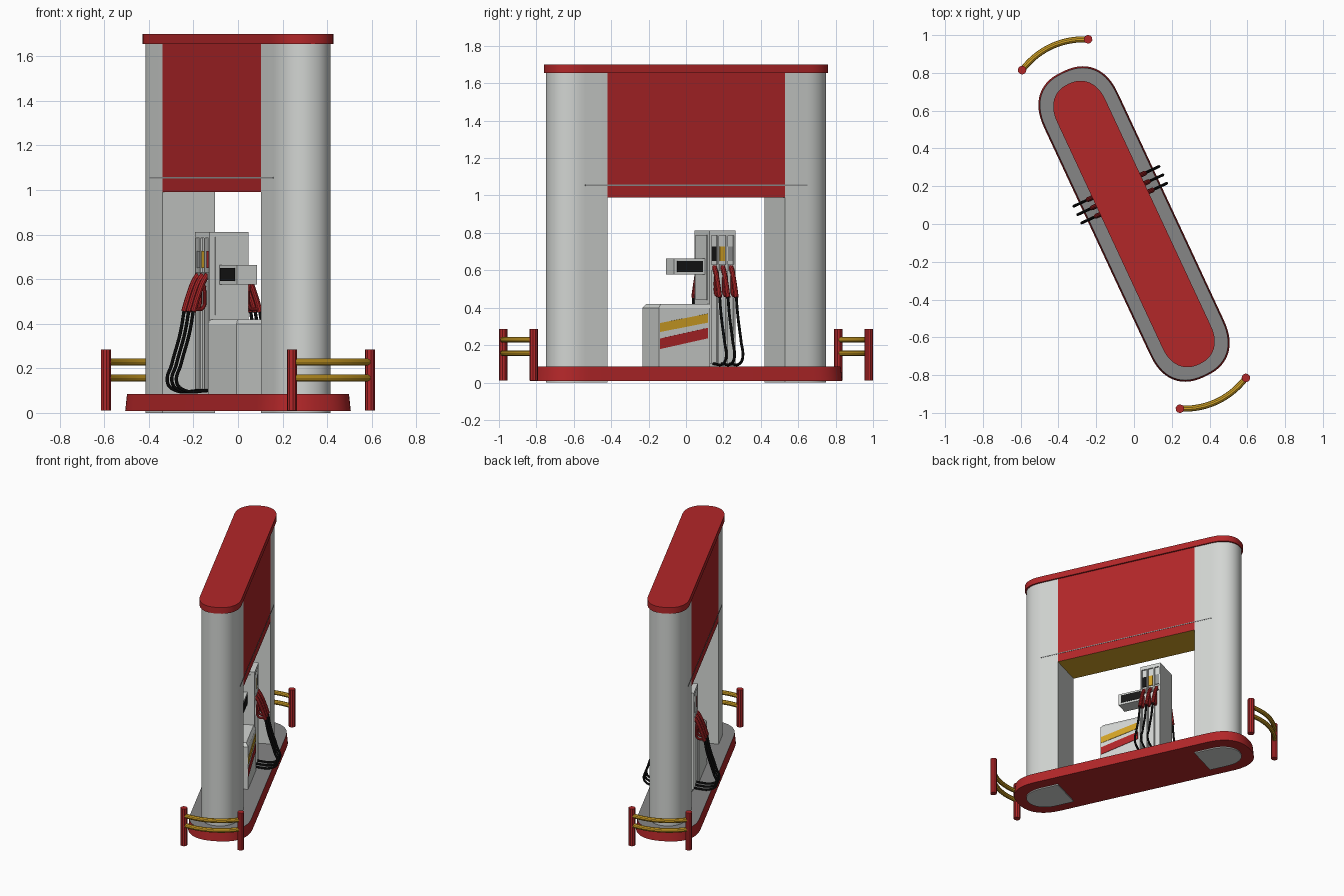
import bpy, bmesh
from math import sin, cos, pi, radians

cube = bpy.data.objects.get("Cube")
if cube:
    bpy.data.objects.remove(cube)

TURN = radians(25)   # the island stands diagonally; parts are built along local y
made = []


def material(name, rgb):
    m = bpy.data.materials.new(name)
    m.use_nodes = True
    color = (*rgb, 1)
    m.diffuse_color = color
    m.node_tree.nodes["Principled BSDF"].inputs["Base Color"].default_value = color
    return m


RED = material("signal red", (.45, .02, .022))
WHITE = material("light grey", (.65, .67, .65))
GREY = material("concrete grey", (.24, .24, .24))
YELLOW = material("warm yellow", (.66, .37, .02))
BLACK = material("rubber black", (.008, .008, .008))
STEEL = material("mid grey", (.3, .31, .31))


def add(name, data, *mats):
    ob = bpy.data.objects.new(name, data)
    bpy.context.collection.objects.link(ob)
    ob.rotation_euler.z = TURN
    for m in mats:
        data.materials.append(m)
    made.append(ob)
    return ob


def loft(name, low, high, *mats):
    """Closed solid between two matching loops of points."""
    bm = bmesh.new()
    a = [bm.verts.new(p) for p in low]
    b = [bm.verts.new(p) for p in high]
    n = len(a)
    bm.faces.new(a[::-1])
    bm.faces.new(b)
    for i in range(n):
        bm.faces.new((a[i], a[(i + 1) % n], b[(i + 1) % n], b[i]))
    bmesh.ops.recalc_face_normals(bm, faces=bm.faces)
    me = bpy.data.meshes.new(name)
    bm.to_mesh(me)
    bm.free()
    return add(name, me, *mats)


def box(name, x, y, z, *mats):
    rect = [(x[0], y[0]), (x[1], y[0]), (x[1], y[1]), (x[0], y[1])]
    return loft(name, [(*p, z[0]) for p in rect], [(*p, z[1]) for p in rect], *mats)


def tube(name, points, radius, mat, smooth=True):
    cu = bpy.data.curves.new(name, 'CURVE')
    cu.dimensions = '3D'
    cu.bevel_depth, cu.bevel_resolution, cu.resolution_u = radius, 3, 8
    cu.use_fill_caps = True
    sp = cu.splines.new('BEZIER')
    sp.bezier_points.add(len(points) - 1)
    for bp, p in zip(sp.bezier_points, points):
        bp.co = p
        bp.handle_left_type = bp.handle_right_type = 'AUTO' if smooth else 'VECTOR'
    return add(name, cu, mat)


def round_end(half, reach, power, start=.655, n=28):
    """Rounded end of the plan outline, from +x round to -x."""
    pts = []
    for i in range(n + 1):
        t = pi * i / n
        c, s = cos(t), max(sin(t), 0)
        sign = 1 if c > 0 else -1
        pts.append((sign * half * abs(c) ** (2 / power), start + reach * s ** (2 / power)))
    return pts


def plan(half, reach, power):
    end = round_end(half, reach, power)
    return end + [(-x, -y) for x, y in end]


def at(z, pts):
    return [(x, y, z) for x, y in pts]


# Kerbed base with a concrete top
base = loft("island_base", at(.008, plan(.216, .236, 2.4)), at(.085, plan(.208, .228, 2.4)), RED, GREY)
for f in base.data.polygons:
    f.material_index = int(f.normal.z > .9)

# Roof slab
loft("roof_slab", at(1.655, plan(.141, .164, 2.3)), at(1.7, plan(.141, .164, 2.3)), RED)

# Rounded pillars and end guard rails
for s, end in ((-1, "front"), (1, "back")):
    outline = [(.13, .524)] + round_end(.13, .158, 2.15) + [(-.13, .524)]
    outline = [(s * x, s * y) for x, y in outline]
    loft(end + "_pillar", at(0, outline), at(1.655, outline), WHITE)
    for x in (-.193, .193):
        tube(end + "_guard_post", [(x, s * .989, .01), (x, s * .989, .285)], .023, RED, False)
    for z in (.157, .228):
        arc = [(.193 * k / 4, s * (.989 + .048 * (1 - (k / 4) ** 2)), z) for k in range(-4, 5)]
        tube(end + "_guard_rail", arc, .016, YELLOW)

# Sign panel between the pillars, yellow underneath
sign = box("sign_panel", (-.13, .13), (-.524, .524), (.99, 1.655), RED, YELLOW)
for f in sign.data.polygons:
    f.material_index = int(f.normal.z < -.9)

# Pump column and end panel
box("pump_column", (-.087, .087), (.094, .248), (.085, .81), WHITE)
box("pump_column_cap", (-.097, .097), (.094, .248), (.785, .812), WHITE)
box("pump_column_panel", (-.07, .07), (.088, .094), (.44, .79), WHITE)

# Low cabinet with a chamfered lid
rect = [(-.105, -.209), (.105, -.209), (.105, .094), (-.105, .094)]
loft("cabinet", at(.085, rect), at(.398, rect), WHITE)
lid = [(x * .86, y + .018 if y < 0 else y) for x, y in rect]
loft("cabinet_lid", at(.398, rect), at(.42, lid), WHITE)

# Slanted stripes on the cabinet
for name, low, high, rise, mat in (("upper_stripe", .27, .318, .05, YELLOW),
                                   ("lower_stripe", .179, .235, .057, RED)):
    quad = [(-.203, low), (.078, low + rise), (.078, high + rise), (-.203, high)]
    loft(name, [(.104, y, z) for y, z in quad], [(.108, y, z) for y, z in quad], mat)

# Display head
box("display_head", (-.05, .05), (-.095, .094), (.577, .663), WHITE)

for s, side in ((-1, "right"), (1, "left")):
    # Seam strip across the sign
    box(side + "_sign_seam", sorted((s * .128, s * .132)), (-.655, .655), (1.052, 1.058), STEEL)
    # Display screen
    box(side + "_screen", sorted((s * .048, s * .053)), (-.075, .075), (.592, .65), BLACK)
    # Ribs framing the nozzle bays
    for y in (.099, .1455, .1965, .243):
        box(side + "_bay_rib", sorted((s * .08, s * .097)), (y - .005, y + .005), (.1, .8), WHITE)
    labels = (BLACK, YELLOW, STEEL) if s > 0 else (RED, YELLOW, STEEL)
    for y, label in zip((.122, .171, .22), labels):
        box(side + "_grade_label", sorted((s * .085, s * .093)), (y - .015, y + .015), (.65, .727), label)
        box(side + "_nozzle_holder", sorted((s * .08, s * .1)), (y - .017, y + .017), (.6, .63), WHITE)
        # Nozzle with its trigger guard
        tube(side + "_nozzle", [(s * .095, y, .62), (s * .115, y, .59),
                                (s * .14, y, .53), (s * .165, y, .455)], .013, RED)
        tube(side + "_trigger_guard", [(s * .112, y, .575), (s * .108, y, .52),
                                       (s * .118, y, .47), (s * .16, y, .465)], .008, RED)
        # Hanging hose that loops back into the column
        tube(side + "_hose", [(s * .163, y, .465), (s * .183, y, .36), (s * .225, y, .22),
                              (s * .246, y, .135), (s * .21, y, .102), (s * .087, y, .1)], .0075, BLACK)

# Turn curves into meshes and smooth the rounded parts
bpy.ops.object.select_all(action='DESELECT')
for ob in made:
    ob.select_set(True)
bpy.context.view_layer.objects.active = next(o for o in made if o.type == 'CURVE')
bpy.ops.object.convert(target='MESH')
bpy.ops.object.shade_smooth_by_angle(angle=radians(35))
bpy.ops.object.select_all(action='DESELECT')
